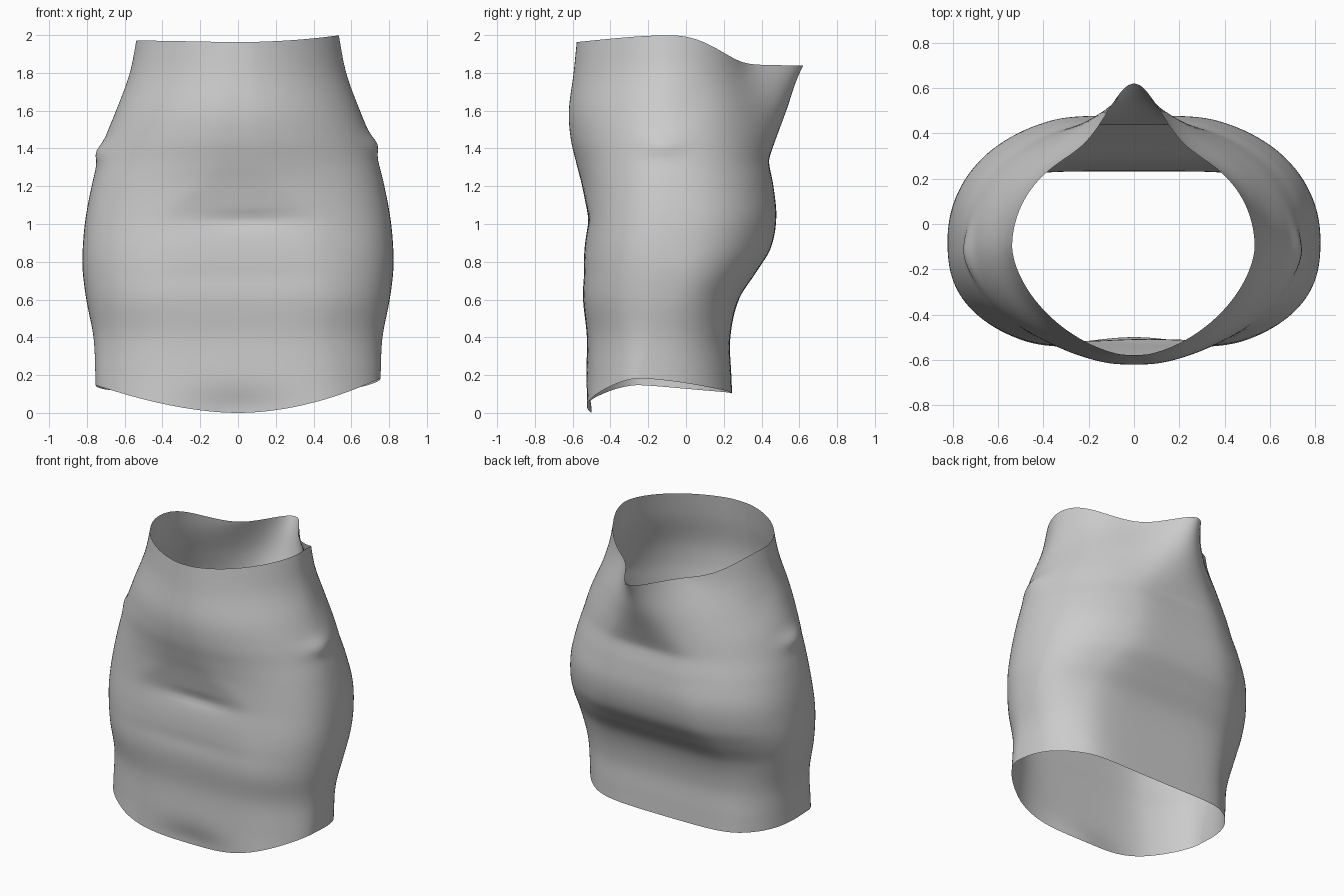
import bpy, bmesh
from math import sin, cos, pi, exp

if "Cube" in bpy.data.objects:
    bpy.data.objects.remove(bpy.data.objects["Cube"])

# Body sections: z, half width, y of widest point,
# front y, front roundness, front flatness, back y, back roundness, back flatness
SECTIONS = [
    (0.00, 0.75, -0.26, -0.545, 1.85, 1.22, 0.25, 2.7, 1.11),
    (0.20, 0.755, -0.24, -0.53, 1.85, 1.20, 0.24, 2.7, 1.11),
    (0.40, 0.765, -0.18, -0.525, 2.1, 1.12, 0.235, 2.6, 1.11),
    (0.60, 0.803, -0.11, -0.545, 2.4, 1.08, 0.28, 2.4, 1.10),
    (0.75, 0.822, -0.08, -0.543, 2.5, 1.06, 0.375, 2.3, 1.08),
    (0.87, 0.822, -0.08, -0.537, 2.5, 1.05, 0.448, 2.3, 1.05),
    (1.03, 0.807, -0.08, -0.522, 2.4, 1.06, 0.478, 2.3, 1.04),
    (1.20, 0.775, -0.09, -0.55, 2.2, 1.02, 0.463, 2.2, 1.04),
    (1.32, 0.745, -0.10, -0.58, 2.0, 1.01, 0.44, 2.1, 1.05),
    (1.45, 0.705, -0.10, -0.61, 1.9, 1.01, 0.428, 2.05, 1.03),
    (1.60, 0.647, -0.10, -0.62, 1.85, 1.01, 0.405, 2.0, 1.02),
    (1.80, 0.573, -0.10, -0.595, 1.75, 1.01, 0.357, 2.0, 1.02),
    (2.00, 0.533, -0.10, -0.575, 1.68, 1.01, 0.34, 2.0, 1.02),
]
SEGMENTS, ROWS = 128, 72


def section(z):
    """Smoothly interpolated section values at height z."""
    z = min(max(z, 0.0), 2.0)
    n = len(SECTIONS)
    i = max(k for k in range(n - 1) if SECTIONS[k][0] <= z)
    a, b = SECTIONS[i], SECTIONS[i + 1]
    before, after = SECTIONS[max(i - 1, 0)], SECTIONS[min(i + 2, n - 1)]
    h = b[0] - a[0]
    t = (z - a[0]) / h
    out = []
    for c in range(1, 9):
        m0 = (b[c] - before[c]) / (b[0] - before[0]) * h
        m1 = (after[c] - a[c]) / (after[0] - a[0]) * h
        out.append((2*t**3 - 3*t**2 + 1) * a[c] + (t**3 - 2*t**2 + t) * m0
                   + (3*t**2 - 2*t**3) * b[c] + (t**3 - t**2) * m1)
    return out


def soft_limit(value, limit, k):
    h = max(k - abs(value - limit), 0.0) / k
    return min(value, limit) - h * h * k / 4


def bump(a, b, sa, sb):
    return exp(-(a / sa) ** 2 - (b / sb) ** 2)


def hem_z(s, c):
    side = s * s
    base = 0.165 * side if c > 0 else 0.10 + 0.065 * (1 - abs(c))
    return base + 0.018 * s ** 3


def waist_z(s, c):
    if c > 0:
        return 1.963 + 0.022 * s * s + 0.014 * s ** 3
    return 1.84 + 0.145 * (1 - abs(c) ** 2.5) ** 2 + 0.014 * s ** 3


def surface_point(angle, v):
    s, c = sin(angle), cos(angle)          # angle 0 is the front centre
    low, high = hem_z(s, c), waist_z(s, c)
    z = low + (high - low) * v
    w, yc, yf, pf, ff, yb, pb, fb = section(z)
    end, p, flat = (yf, pf, ff) if c > 0 else (yb, pb, fb)
    depth = abs(end - yc)
    x = w * abs(s) ** (2 / p) * (1 if s > 0 else -1)
    d = soft_limit(depth * flat * abs(c) ** (2 / p), depth, depth * (flat - 1))
    y = yc + (-d if c > 0 else d)
    if c > 0:
        # creases across the front and the dip in the hem
        y += 0.015 * bump(x - 0.06, z - 1.02, 0.24, 0.04)
        y += 0.004 * bump(x, z - 0.72, 0.4, 0.05)
        y += 0.045 * bump(x, z, 0.28, 0.12)
    elif z > 1.33:
        # cloth pulled out to a peak at the back of the waist
        t = min((z - 1.33) / 0.51, 1.03)
        y += 0.27 * t ** 1.2 * exp(-(x / (0.15 + 0.22 * max(1 - t, 0))) ** 2)
    # puckers at the side seams
    x += 0.025 * s * bump(y + 0.13, z - (1.42 if s > 0 else 1.38), 0.12, 0.05)
    x -= 0.008 * s * bump(y - 0.05, z - 1.65, 0.12, 0.1)
    return x, y, z


# Skirt: one open tube of cloth
bm = bmesh.new()
rings = [[bm.verts.new(surface_point(2 * pi * i / SEGMENTS, r / ROWS))
          for i in range(SEGMENTS)] for r in range(ROWS + 1)]
for lower, upper in zip(rings, rings[1:]):
    for i in range(SEGMENTS):
        j = (i + 1) % SEGMENTS
        bm.faces.new((lower[i], lower[j], upper[j], upper[i]))
mesh = bpy.data.meshes.new("skirt")
bm.to_mesh(mesh)
bm.free()
mesh.shade_smooth()
skirt = bpy.data.objects.new("skirt", mesh)
bpy.context.collection.objects.link(skirt)
